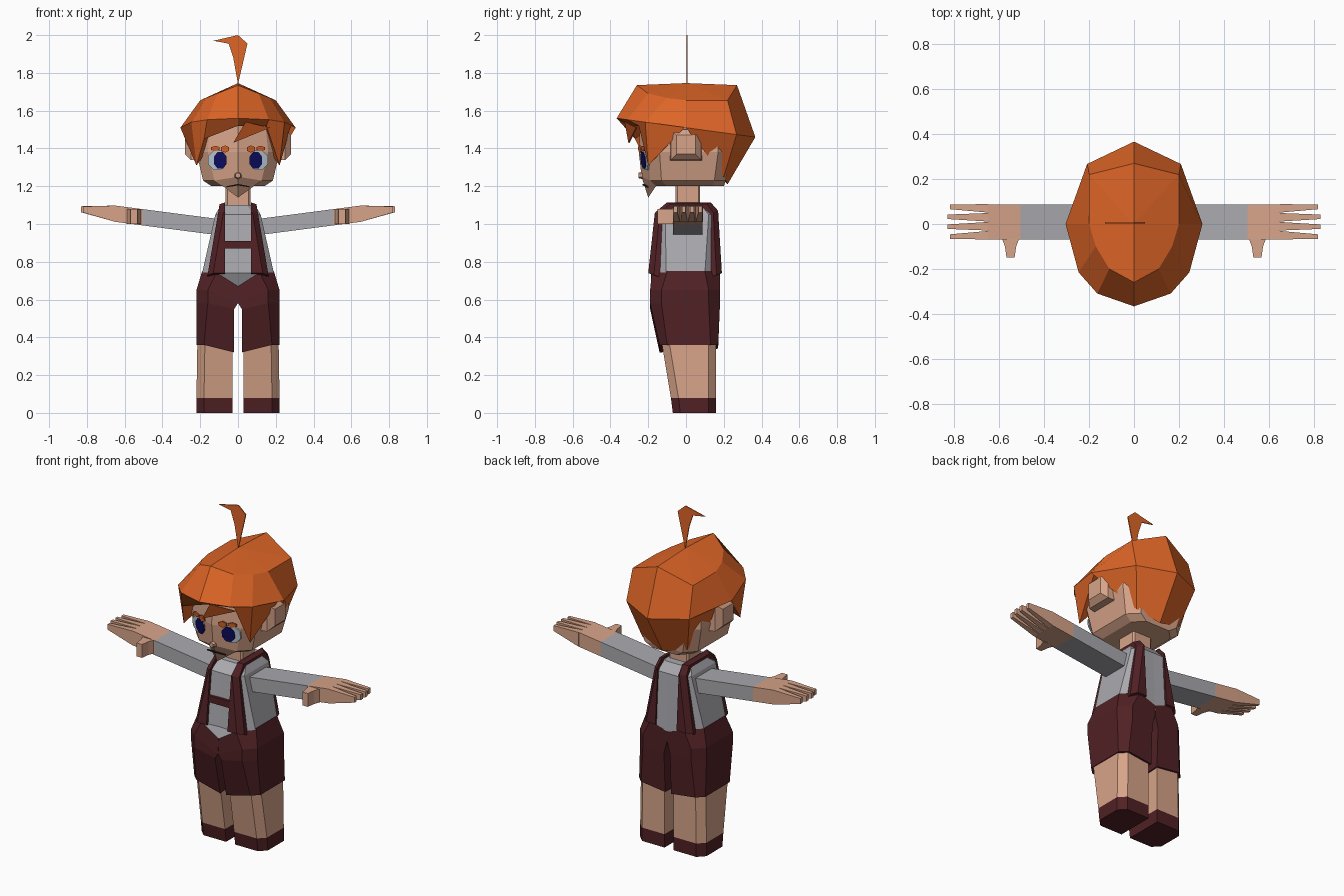
import bpy
import bmesh
from math import tau, sin, cos

if "Cube" in bpy.data.objects:
    bpy.data.objects.remove(bpy.data.objects["Cube"], do_unlink=True)


def material(name, red, green, blue):
    mat = bpy.data.materials.new(name)
    mat.use_nodes = True
    colour = (red, green, blue, 1)
    mat.diffuse_color = colour
    mat.node_tree.nodes["Principled BSDF"].inputs["Base Color"].default_value = colour
    return mat


ORANGE = material("orange hair", .73, .13, .02)
SKIN = material("skin", .68, .37, .25)
GREY = material("grey shirt", .4, .4, .43)
MAROON = material("maroon cloth", .08, .015, .018)
NAVY = material("navy iris", .004, .004, .12)
WHITE = material("pale eye", .5, .6, .66)
DARK = material("dark mouth", .04, .015, .012)


def loft(name, rings, mat, mirror=False, peak=None):
    """Skin a stack of equal rings; the last end is capped or fanned to a peak."""
    bm = bmesh.new()
    loops = [[bm.verts.new(point) for point in ring] for ring in rings]
    for low, high in zip(loops, loops[1:]):
        for i in range(len(low)):
            bm.faces.new((low[i - 1], low[i], high[i], high[i - 1]))
    bm.faces.new(loops[0])
    top = loops[-1]
    if peak:
        apex = bm.verts.new(peak)
        for i in range(len(top)):
            bm.faces.new((top[i - 1], top[i], apex))
    else:
        bm.faces.new(top)
    bmesh.ops.recalc_face_normals(bm, faces=bm.faces)
    mesh = bpy.data.meshes.new(name)
    bm.to_mesh(mesh)
    bm.free()
    mesh.materials.append(mat)
    part = bpy.data.objects.new(name, mesh)
    bpy.context.collection.objects.link(part)
    if mirror:
        part.modifiers.new("Mirror", "MIRROR").use_mirror_merge = False


def half(z, outer, front, back, cut=.04, inner=0, dip=0, tail=0, point=0):
    """Half outline with cut corners; its centre can dip, or point forward."""
    return [(inner, front - point, z - dip), (outer - cut, front, z),
            (outer, front + cut, z), (outer, back - cut, z),
            (outer - cut, back, z), (inner, back, z - tail)]


def sym(points):
    """Close a half outline that runs from front centre to back centre."""
    return points + [(-x, y, z) for x, y, z in points[-2:0:-1]]


def whole(*args, **options):
    return sym(half(*args, **options))


# Shoes, legs and shorts, mirrored
sole = half(0, .22, -.07, .16, inner=.03)
ankle = half(.08, .22, -.08, .16, inner=.03)
knee = half(.38, .215, -.13, .16, inner=.03)
loft("shoes", [sole, ankle], MAROON, mirror=True)
loft("legs", [ankle, knee], SKIN, mirror=True)
loft("shorts", [half(.36, .22, -.14, .17, inner=.02, dip=.04, tail=.02),
                half(.58, .22, -.19, .18, cut=.06, inner=.02, dip=.03),
                half(.65, .22, -.19, .18, cut=.06, dip=.07, inner=.001),
                half(.75, .19, -.18, .18, cut=.08, dip=.06, tail=.04)], MAROON, mirror=True)

# Shirt
loft("shirt", [whole(.74, .19, -.185, .18, cut=.08, dip=.07, tail=.06),
               whole(1.05, .12, -.15, .16),
               whole(1.1, .09, -.09, .12)], GREY)


# Braces over the shoulders, wider towards the waist, and a chest bar
def brace_section(y, z):
    outer = .1 + (1.1 - z) * .17
    return [(.07, y, z), (outer - .03, y, z), (outer, y * .85, z - .01),
            (outer, y * .6, z - .03), (.07, y * .6, z - .03)]


brace_path = [(-.2, .74), (-.165, 1.06), (-.1, 1.115), (.13, 1.115), (.17, 1.07), (.19, .74)]
loft("braces", [brace_section(y, z) for y, z in brace_path], MAROON, mirror=True)
loft("chest_bar", [[(x, -.18, .87), (x, -.14, .87), (x, -.14, .91), (x, -.18, .91)]
                   for x in (-.08, .08)], MAROON)


# Arms and hands follow one rising line
def arm_section(x, y=.01, width=.078, thick=.043):
    z = .97 + .13 * x
    return [(x, y - width, z - thick), (x, y + width, z - thick),
            (x, y + width, z + thick), (x, y - width, z + thick)]


shoulder, wrist, knuckles = [arm_section(x) for x in (.09, .505, .65)]
loft("sleeves", [shoulder, wrist], GREY, mirror=True)
loft("hands", [wrist, knuckles], SKIN, mirror=True)
for i, finger in enumerate(("index", "middle", "ring", "little")):
    offset = (i - 1.5) * .04
    reach = .83 if finger in ("middle", "ring") else .82
    loft(finger + "_fingers", [arm_section(.65, .01 + offset, .019),
                               arm_section(reach, .01 + offset * 1.1, .01, .016)],
         SKIN, mirror=True)
loft("thumbs", [[(.55 - w, y, 1), (.55 + w, y, 1), (.55 + w, y, 1.08), (.55 - w, y, 1.08)]
                for y, w in ((-.06, .04), (-.1, .025), (-.15, .018))], SKIN, mirror=True)

# Neck, head and ears
loft("neck", [whole(z, .065, -.055, .075, cut=.01) for z in (1.08, 1.26)], SKIN)
loft("head", [whole(1.2, .14, -.16, .2, cut=.06, dip=.06, point=.04),
              whole(1.23, .185, -.19, .21, cut=.06, dip=-.02, point=.045),
              whole(1.38, .22, -.2, .23, cut=.06, point=.05),
              whole(1.58, .2, -.19, .22, cut=.06, point=.05)], SKIN)
loft("ears", [[(x, -size, 1.42 - size), (x, size, 1.42 - size),
               (x, size, 1.42 + size), (x, -size, 1.42 + size)]
              for x, size in ((.2, .085), (.25, .08), (.28, .05))], SKIN, mirror=True)


# Face details are thin plates laid on the face
def face_plate(name, outline, mat, lift, mirror=False):
    def on_face(x, z, out):
        slope = .115 if z > 1.25 else .32
        return (x, -.235 + (1.25 - z) * slope + .31 * abs(x) - out, z)

    loft(name, [[on_face(x, z, out) for x, z in outline]
                for out in (lift - .009, lift)], mat, mirror)


def oval(x, z, wide, tall, sides=8):
    turns = [tau * (i + .5) / sides for i in range(sides)]
    return [(x + wide * cos(turn), z + tall * sin(turn)) for turn in turns]


face_plate("eye_whites", oval(.11, 1.338, .052, .055), WHITE, .008, mirror=True)
face_plate("irises", oval(.094, 1.337, .037, .048), NAVY, .013, mirror=True)
face_plate("inner_brows", oval(.068, 1.397, .025, .019, sides=6), ORANGE, .016, mirror=True)
face_plate("outer_brows", oval(.12, 1.4, .026, .014, sides=6), ORANGE, .014, mirror=True)
face_plate("mouth", [(.001, 1.204), (.06, 1.194), (.06, 1.2), (.001, 1.212)], DARK, .009,
           mirror=True)
loft("nose", [[(x, y, z) for x, z in oval(0, 1.257, size, size, sides=6)]
              for y, size in ((-.23, .02), (-.252, .014))], SKIN)

# Hair: inner rim, ragged lower edge with a drooping fringe, widest ring, crown
edge = sym([(0, -.3, 1.52), (.15, -.25, 1.52), (.22, -.2, 1.31),
            (.28, 0, 1.52), (.15, .2, 1.25), (0, .22, 1.21)])
edge[-1] = (-.18, -.27, 1.45)
rim = [(x * .8, y * .7, z + .06) for x, y, z in edge]
angles = [tau * turn for turn in (-.25, -.16, -.1, 0, .13, .25)]
wide = sym([(.305 * cos(a), .367 * sin(a), 1.51 - .05 * sin(a)) for a in angles])
crown_plan = [(0, -.26), (.11, -.2), (.17, -.1), (.2, 0), (.2, .22), (0, .27)]
crown = sym([(x, y, 1.735 - .4 * x) for x, y in crown_plan])
loft("hair", [rim, edge, wide, crown], ORANGE, peak=(0, 0, 1.746))
loft("fringe_lock", [[(.04, y, 1.54), (.17, y + .06, 1.51), (-.025, y + .02, 1.43)]
                     for y in (-.325, -.318)], ORANGE)

# Upright curl on the crown
curl = [(0, 1.74), (.05, 1.955), (0, 2), (-.13, 1.97), (-.05, 1.955), (-.025, 1.88)]
loft("curl", [[(x, y, z) for x, z in curl] for y in (.002, .008)], ORANGE)
